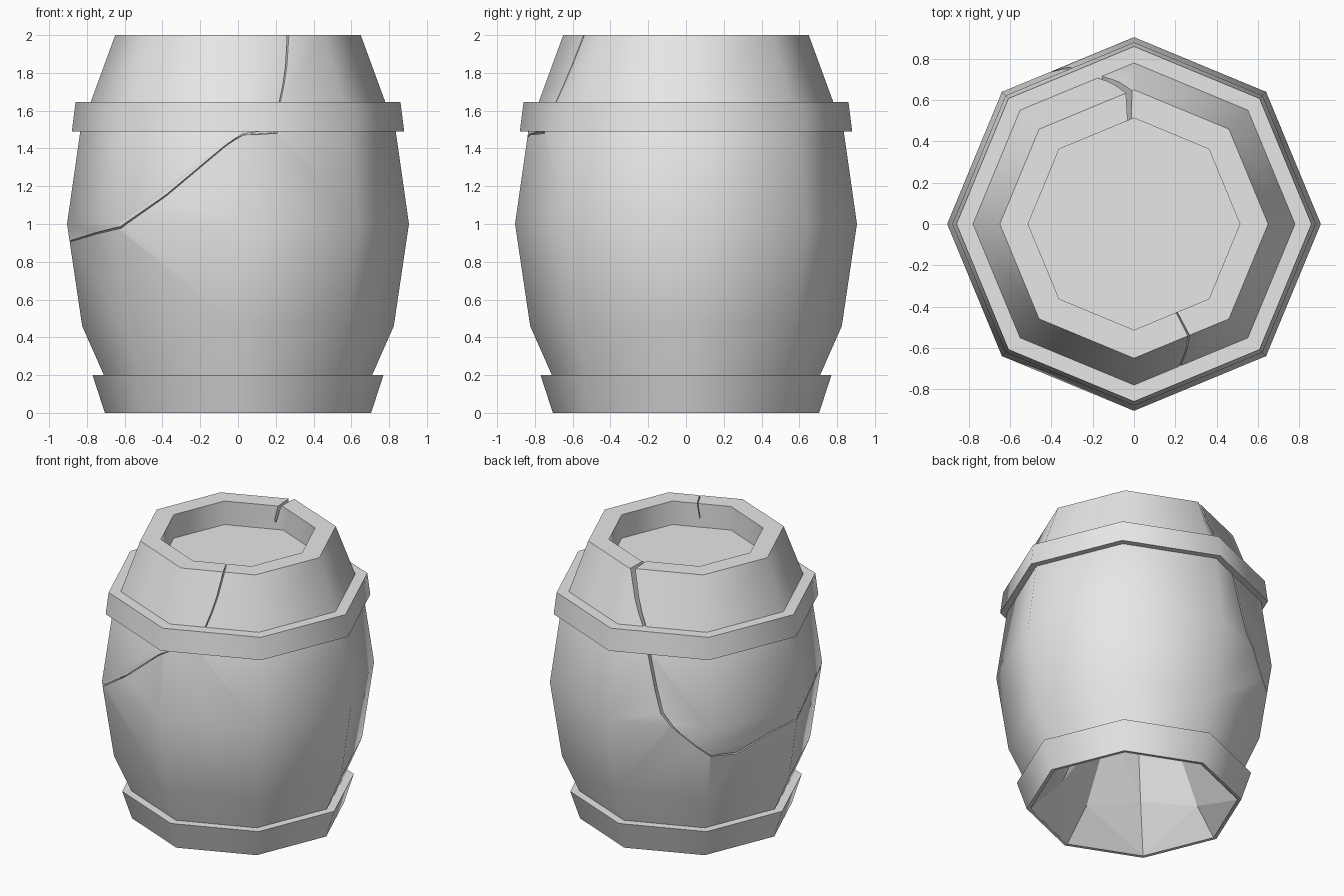
import bpy, bmesh, math, random

if "Cube" in bpy.data.objects:
    bpy.data.objects.remove(bpy.data.objects["Cube"])

random.seed(4)
SIDES = 8
grey = bpy.data.materials.new("plain_grey")
grey.diffuse_color = (0.8, 0.8, 0.8, 1)
grey.use_nodes = True
grey.node_tree.nodes["Principled BSDF"].inputs["Base Color"].default_value = grey.diffuse_color


def make_object(name, bm):
    bmesh.ops.recalc_face_normals(bm, faces=bm.faces)
    mesh = bpy.data.meshes.new(name)
    bm.to_mesh(mesh)
    bm.free()
    mesh.materials.append(grey)
    obj = bpy.data.objects.new(name, mesh)
    bpy.context.collection.objects.link(obj)
    return obj


def lathe(name, profile, closed=False, rough=()):
    """Turn (radius, z) points into an eight-sided solid; 'rough' rings are jittered."""
    bm = bmesh.new()
    rings = []
    for n, (r, z) in enumerate(profile):
        ring = []
        for i in range(SIDES):
            a = math.tau * i / SIDES
            rr, zz = r, z
            if n in rough:
                rr *= random.uniform(0.8, 1.12)
                zz += random.uniform(-0.1, 0.1)
            ring.append(bm.verts.new((rr * math.cos(a), rr * math.sin(a), zz)))
        rings.append(ring)
    pairs = list(zip(rings, rings[1:]))
    if closed:
        pairs.append((rings[-1], rings[0]))
    for lo, hi in pairs:
        for i in range(SIDES):
            j = (i + 1) % SIDES
            bm.faces.new((lo[i], lo[j], hi[j], hi[i]))
    if not closed:
        bm.faces.new(rings[0])
        bm.faces.new(rings[-1])
    if rough:
        low = [f for f in bm.faces if min(v.co.z for v in f.verts) < 0.95
               and math.hypot(*f.calc_center_median().xy) < 0.62]
        bmesh.ops.triangulate(bm, faces=low)
    return make_object(name, bm)


def shade(obj, angle=60):
    bpy.ops.object.select_all(action='DESELECT')
    obj.select_set(True)
    bpy.context.view_layer.objects.active = obj
    bpy.ops.object.shade_smooth_by_angle(angle=math.radians(angle))


# Outer stave silhouette
outer = [(0.68, 0), (0.71, 0.2), (0.825, 0.46), (0.905, 1.0),
         (0.835, 1.49), (0.78, 1.645), (0.65, 2.0)]

# Body: broken hollow underneath, bulging staves, flat rim, sunken lid
cavity = [(0.28, 0.8), (0.5, 0.27)]
body = lathe("barrel_body", cavity + outer + [(0.513, 2.0), (0.513, 1.83)], rough=(0, 1))

# Hoops
lower = lathe("lower_hoop", [(0.705, 0), (0.77, 0.2), (0.69, 0.2), (0.68, 0.005)], closed=True)
upper = lathe("upper_hoop", [(0.88, 1.49), (0.86, 1.645), (0.76, 1.645), (0.81, 1.49)], closed=True)


def octagon_radius(azimuth, z):
    for (r0, z0), (r1, z1) in zip(outer, outer[1:]):
        if z <= z1 or z1 == 2.0:
            r = r0 + (r1 - r0) * (z - z0) / (z1 - z0)
            break
    off = math.radians(azimuth % 45 - 22.5)
    return r * math.cos(math.pi / 8) / math.cos(off)


# Crack running from the back rim, round the left side, to the front rim
# Each station: azimuth, height, half width, inner depth factor
crack = [(91, 2.06, 0.016, 0.72), (97, 1.82, 0.014, 0.75), (103, 1.65, 0.012, 0.9),
         (107, 1.47, 0.011, 0.92), (114, 1.08, 0.012, 0.92), (122, 0.95, 0.003, 0.94),
         (136, 0.79, 0.004, 0.93), (149, 0.76, 0.007, 0.92), (181, 0.91, 0.004, 0.93),
         (226, 0.98, 0.006, 0.93), (265, 1.41, 0.003, 0.94), (272, 1.475, 0.004, 0.93),
         (285, 1.49, 0.016, 0.92), (288, 1.65, 0.004, 0.9), (293, 1.84, 0.004, 0.75),
         (297, 2.06, 0.005, 0.72)]
bm = bmesh.new()
stations = []
for n, (az, z, w, depth) in enumerate(crack):
    a, b = crack[max(n - 1, 0)], crack[min(n + 1, len(crack) - 1)]
    R = octagon_radius(az, z)
    du, dz = math.radians(b[0] - a[0]) * R, b[1] - a[1]
    length = math.hypot(du, dz)
    pu, pz = -dz / length, du / length
    verts = []
    for side, f in ((1, 1.12), (-1, 1.12), (-0.6, depth), (0.6, depth)):
        t = math.radians(az) + side * w * pu / R
        verts.append(bm.verts.new((R * f * math.cos(t), R * f * math.sin(t), z + side * w * pz)))
    stations.append(verts)
for s, t in zip(stations, stations[1:]):
    for i in range(4):
        j = (i + 1) % 4
        bm.faces.new((s[i], s[j], t[j], t[i]))
bm.faces.new(stations[0])
bm.faces.new(stations[-1])
bmesh.ops.triangulate(bm, faces=bm.faces)
cutter = make_object("crack_cutter", bm)
cutter.hide_render = True

# Cut the crack into the staves
bpy.context.view_layer.objects.active = body
cut = body.modifiers.new("crack", 'BOOLEAN')
cut.operation = 'DIFFERENCE'
cut.solver = 'EXACT'
cut.object = cutter
bpy.ops.object.modifier_apply(modifier=cut.name)
bpy.data.objects.remove(cutter)

for obj in (body, lower, upper):
    shade(obj)

# Broken hollow stays faceted
for p in body.data.polygons:
    if p.center.z < 1.1 and math.hypot(p.center.x, p.center.y) < 0.62:
        p.use_smooth = False
